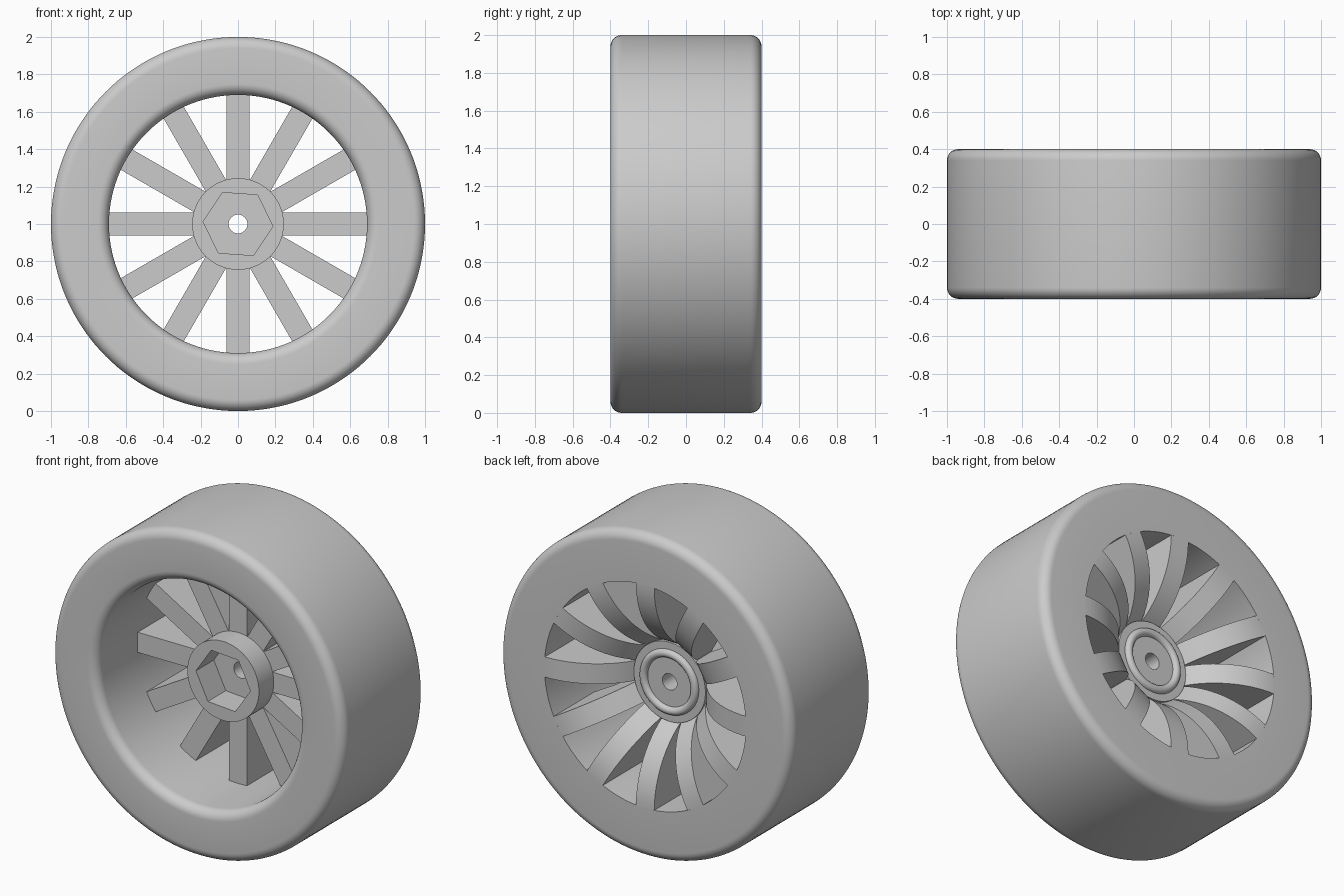
import bpy, bmesh, math
from mathutils import Matrix, Vector

if "Cube" in bpy.data.objects:
    bpy.data.objects.remove(bpy.data.objects["Cube"])

CENTRE = Vector((0, 0, 1))
grey = bpy.data.materials.new("plain_grey")
grey.diffuse_color = (0.6, 0.6, 0.6, 1)
grey.use_nodes = True
grey.node_tree.nodes["Principled BSDF"].inputs["Base Color"].default_value = grey.diffuse_color


def finish(bm, name, angle=30):
    bmesh.ops.recalc_face_normals(bm, faces=bm.faces)
    me = bpy.data.meshes.new(name)
    bm.to_mesh(me)
    bm.free()
    me.materials.append(grey)
    ob = bpy.data.objects.new(name, me)
    bpy.context.collection.objects.link(ob)
    ob.location = CENTRE
    bpy.ops.object.select_all(action='DESELECT')
    ob.select_set(True)
    bpy.context.view_layer.objects.active = ob
    bpy.ops.object.shade_smooth_by_angle(angle=math.radians(angle))
    return ob


def arc(cr, cy, rad, a0, a1, n=8):
    """Arc points (r, y), angles in degrees from the +r direction."""
    return [(cr + rad * math.cos(math.radians(a0 + (a1 - a0) * i / n)),
             cy + rad * math.sin(math.radians(a0 + (a1 - a0) * i / n))) for i in range(n + 1)]


def lathe(profile, name, seg, start=0.0):
    """Spin a closed (r, y) profile about y; a third item makes that ring a hexagon."""
    bm = bmesh.new()
    rings = []
    for p in profile:
        ring = []
        for i in range(seg):
            t = 2 * math.pi * i / seg
            r = p[0]
            if len(p) > 2:
                r *= math.cos(math.pi / 6) / math.cos(t % (math.pi / 3) - math.pi / 6)
            ring.append(bm.verts.new((r * math.cos(t + start), p[1], r * math.sin(t + start))))
        rings.append(ring)
    for k, a in enumerate(rings):
        b = rings[(k + 1) % len(rings)]
        for i in range(seg):
            j = (i + 1) % seg
            bm.faces.new((a[i], a[j], b[j], b[i]))
    return finish(bm, name)


# tyre: rounded outer shoulders, rounded front lip, sharp back opening
F = 0.06
tyre = [(0.69, 0.4)]
tyre += arc(1 - F, 0.4 - F, F, 90, 0)
tyre += arc(1 - F, -0.4 + F, F, 0, -90)
tyre += arc(0.69 + F, -0.4 + F, F, 270, 180)
lathe(tyre, "tyre", 144)

# hub: hexagonal pocket in front, bead ring on the back, axle hole through
hub = [(0.05, 0.03), (0.187, 0.03, 1), (0.187, -0.145, 1), (0.245, -0.145), (0.245, 0.16)]
hub += arc(0.175, 0.16, 0.025, 0, 180, 10)
hub += [(0.05, 0.16)]
lathe(hub, "hub", 96, math.radians(-4))

# spokes: flat front, back edge arching from the rim down to the hub
W, R, END = 0.0625, 0.52, 0.692
bm = bmesh.new()
N = 16
outline = [(0.22, 0.0), (END, 0.0)]
for i in range(N + 1):
    r = END + (0.235 - END) * i / N
    d = max(0.0, 0.69 - r)
    outline.append((r, 0.4 - R + math.sqrt(R * R - d * d)))
outline.append((0.22, outline[-1][1]))
for s in range(12):
    rot = Matrix.Rotation(s * math.pi / 6, 3, 'Y')
    sides = [[bm.verts.new(rot @ Vector((r, y, w))) for r, y in outline] for w in (-W, W)]
    bm.faces.new(sides[0])
    bm.faces.new(sides[1])
    for k in range(len(outline)):
        n = (k + 1) % len(outline)
        bm.faces.new((sides[0][k], sides[0][n], sides[1][n], sides[1][k]))
finish(bm, "spokes")
